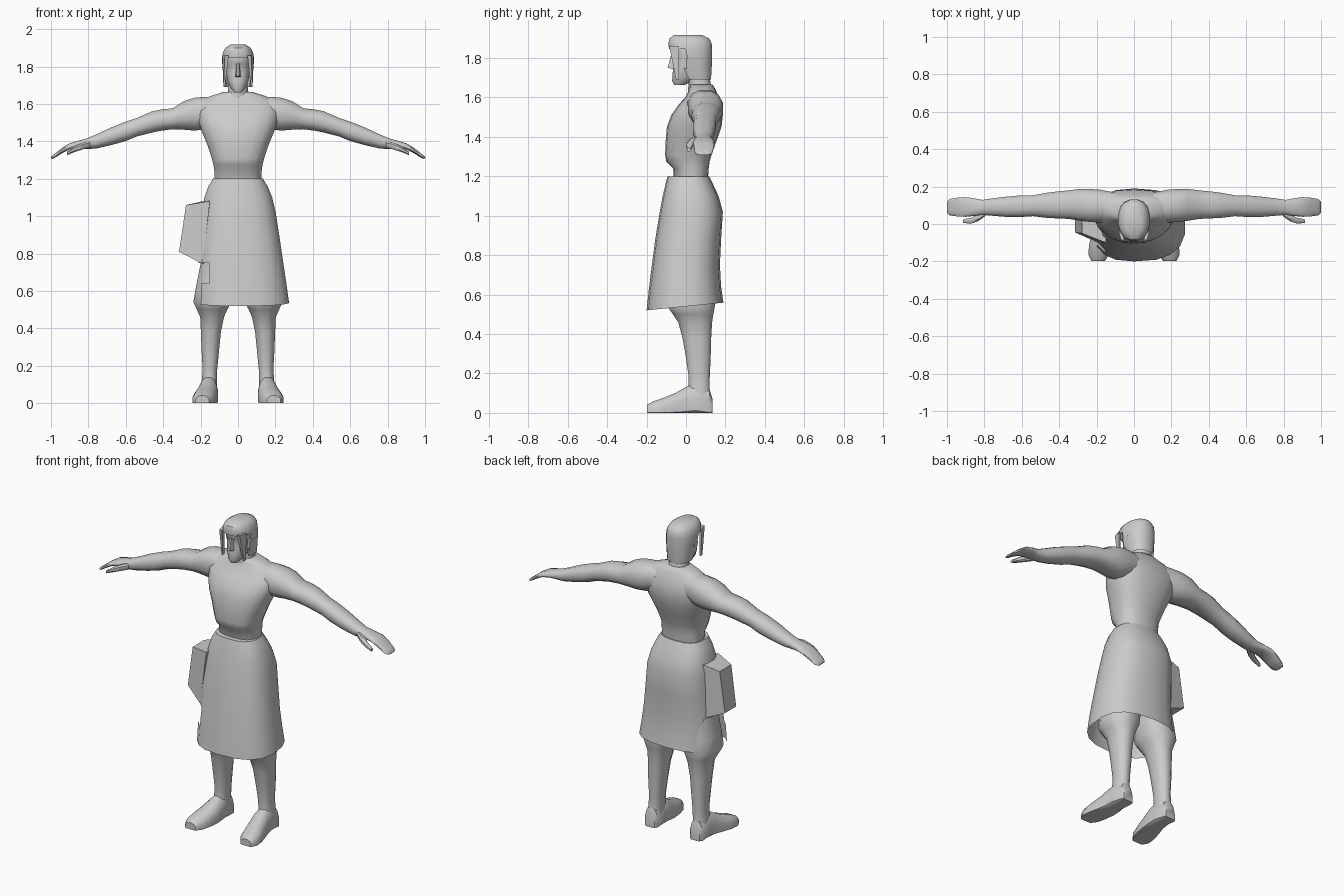
import bpy, bmesh, math
from mathutils import Vector

clay = bpy.data.materials.new("plain grey")
clay.diffuse_color = (0.6, 0.6, 0.6, 1)


def finish(name, bm, angle=40):
    bmesh.ops.recalc_face_normals(bm, faces=bm.faces[:])
    me = bpy.data.meshes.new(name)
    bm.to_mesh(me)
    bm.free()
    me.materials.append(clay)
    ob = bpy.data.objects.new(name, me)
    bpy.context.collection.objects.link(ob)
    bpy.ops.object.select_all(action='DESELECT')
    ob.select_set(True)
    bpy.context.view_layer.objects.active = ob
    bpy.ops.object.shade_smooth_by_angle(angle=math.radians(angle))
    return ob


def loft(name, axis, rings, n=14, p=2.3, side=1, caps=(True, True), shape=None, cut=None, angle=40):
    """Skin rounded sections (position, a0, a1, b0, b1) along an axis; a, b are the other two axes in order."""
    bm = bmesh.new()
    loops = []
    for pos, a0, a1, b0, b1 in rings:
        loop = []
        for i in range(n):
            t = 2 * math.pi * (i + 0.5) / n
            c, s = math.cos(t), math.sin(t)
            a = (a0 + a1) / 2 + (a1 - a0) / 2 * math.copysign(abs(c) ** (2 / p), c)
            b = (b0 + b1) / 2 + (b1 - b0) / 2 * math.copysign(abs(s) ** (2 / p), s)
            co = {'x': (pos, a, b), 'y': (a, pos, b), 'z': (a, b, pos)}[axis]
            co = Vector((co[0] * side, co[1], co[2]))
            loop.append(bm.verts.new(shape(co) if shape else co))
        loops.append(loop)
    for l0, l1 in zip(loops, loops[1:]):
        for i in range(n):
            j = (i + 1) % n
            bm.faces.new((l0[i], l0[j], l1[j], l1[i]))
    for use, loop in zip(caps, (loops[0], loops[-1])):
        if use:
            bm.faces.new(loop)
    if cut:
        gone = [f for f in bm.faces if cut(f.calc_center_median())]
        bmesh.ops.delete(bm, geom=gone, context='FACES')
    return finish(name, bm, angle)


def hexa(name, bottom, top, angle=30):
    """Solid between two four-cornered outlines."""
    bm = bmesh.new()
    lo, hi = [[bm.verts.new(c) for c in q] for q in (bottom, top)]
    bm.faces.new(lo)
    bm.faces.new(hi)
    for i in range(4):
        j = (i + 1) % 4
        bm.faces.new((lo[i], lo[j], hi[j], hi[i]))
    return finish(name, bm, angle)


def sym(z, w, y0, y1):
    return (z, -w, w, y0, y1)


# Bare torso with overhanging chest and sloping shoulders
loft("torso", 'z', [
    sym(1.16, .125, -.06, .11), sym(1.24, .128, -.065, .115), sym(1.275, .133, -.1, .12),
    sym(1.31, .142, -.106, .13), sym(1.38, .165, -.103, .155), sym(1.45, .195, -.097, .18),
    sym(1.51, .215, -.075, .187), sym(1.56, .225, -.04, .183), sym(1.605, .215, .0, .165),
    sym(1.64, .155, .015, .15), sym(1.665, .075, .02, .135)], n=18, p=2.5, angle=60)
loft("neck", 'z', [sym(1.6, .075, .01, .14), sym(1.67, .056, .012, .125), sym(1.76, .05, .0, .11)], n=10)

# Head, nose and brow
loft("head", 'z', [
    sym(1.662, .022, -.06, -.01), sym(1.685, .04, -.07, .04), sym(1.72, .056, -.068, .08),
    sym(1.765, .064, -.064, .1), sym(1.805, .066, -.058, .105), sym(1.825, .068, -.072, .105),
    sym(1.87, .066, -.068, .1), sym(1.9, .04, -.04, .08)], n=14)
hexa("nose", [(-.016, -.06, 1.742), (.016, -.06, 1.742), (.007, -.093, 1.75), (-.007, -.093, 1.75)],
     [(-.008, -.055, 1.82), (.008, -.055, 1.82), (.005, -.074, 1.82), (-.005, -.074, 1.82)])

# Hair cap, open at the face
loft("hair", 'z', [
    sym(1.69, .07, -.01, .128), sym(1.75, .08, -.05, .132), sym(1.8, .085, -.07, .134),
    sym(1.845, .087, -.088, .134), sym(1.875, .082, -.092, .132), sym(1.9, .068, -.085, .118),
    sym(1.917, .042, -.06, .08)], n=16, caps=(False, True),
    cut=lambda c: c.z < 1.845 and c.y < .0, angle=35)

for s, tag in ((1, "left"), (-1, "right")):
    # Hair lock beside the face, and ear
    hexa(tag + "_hair_lock", [(s * .07, -.035, 1.69), (s * .078, -.035, 1.69), (s * .078, -.05, 1.69), (s * .07, -.05, 1.69)],
         [(s * .066, -.04, 1.86), (s * .084, -.035, 1.86), (s * .07, -.085, 1.86), (s * .05, -.085, 1.86)])
    hexa(tag + "_ear", [(s * .055, .005, 1.735), (s * .075, .005, 1.735), (s * .075, .03, 1.735), (s * .055, .03, 1.735)],
         [(s * .06, .0, 1.8), (s * .085, .0, 1.8), (s * .085, .045, 1.8), (s * .06, .045, 1.8)])

    # Arm from shoulder through the cupped hand
    loft(tag + "_arm", 'x', [
        (.1, .02, .17, 1.49, 1.64), (.18, .005, .186, 1.46, 1.641), (.235, .008, .19, 1.455, 1.635),
        (.29, .015, .19, 1.46, 1.617), (.35, .025, .182, 1.463, 1.578), (.41, .028, .176, 1.455, 1.572),
        (.46, .03, .17, 1.445, 1.562), (.54, .04, .155, 1.425, 1.527), (.6, .036, .155, 1.4, 1.507),
        (.68, .036, .148, 1.378, 1.475), (.76, .043, .138, 1.36, 1.437), (.81, .048, .13, 1.358, 1.416),
        (.85, .042, .138, 1.362, 1.405), (.9, .037, .145, 1.356, 1.39), (.94, .038, .143, 1.336, 1.366),
        (.985, .045, .135, 1.308, 1.33), (1.0, .06, .12, 1.308, 1.318)], n=12, side=s, angle=60)
    loft(tag + "_thumb", 'x', [
        (.79, .045, .08, 1.365, 1.405), (.83, .015, .06, 1.355, 1.395), (.87, .002, .035, 1.343, 1.375),
        (.915, .004, .025, 1.325, 1.345)], n=8, side=s)

    # Baggy trouser leg gathered below the knee, then the shin
    loft(tag + "_leg", 'z', [
        (1.0, .01, .16, -.07, .13), (.76, .015, .2, -.09, .14), (.62, .02, .228, -.098, .148),
        (.54, .032, .242, -.098, .15), (.5, .055, .222, -.07, .142), (.46, .073, .204, -.042, .135),
        (.38, .09, .2, -.02, .13), (.28, .1, .196, -.002, .127), (.18, .11, .19, .012, .122),
        (.12, .112, .195, .012, .122), (.06, .112, .2, .0, .13)], n=12, side=s, angle=60)

    # Foot with flat sole, toes turned outward
    def flat(co):
        return Vector((co.x, co.y, max(co.z, 0)))
    loft(tag + "_foot", 'y', [
        (.135, .122, .19, -.03, .07), (.12, .112, .2, -.06, .12), (.05, .108, .205, -.06, .15),
        (.0, .105, .212, -.06, .135), (-.05, .106, .226, -.05, .105), (-.11, .115, .242, -.04, .08),
        (-.165, .13, .246, -.03, .06), (-.198, .155, .228, -.02, .042)], n=12, side=s, shape=flat)


# Long apron skirt, narrower and slit on the pouch side
def drape(co):
    if co.x < 0:
        co.x *= 1 - .19 * min(1, max(0, (1.15 - co.z) / .6))
    if co.z < .56:
        co.z += .02 * (co.y / .2)
    return co


loft("skirt", 'z', [
    sym(.54, .275, -.2, .19), sym(.64, .262, -.187, .178), sym(.75, .245, -.173, .172),
    sym(.88, .226, -.156, .178), sym(1.02, .204, -.133, .187), sym(1.1, .185, -.118, .165),
    sym(1.16, .16, -.104, .137), sym(1.2, .135, -.094, .118)], n=18, p=2.6, caps=(False, True),
    shape=drape, cut=lambda c: c.x < -.14 and c.z < .75 and -.13 < c.y < .09, angle=40)

# Hip pouch
hexa("hip_pouch",
     [(-.315, -.045, .81), (-.19, -.1, .745), (-.17, .09, .745), (-.315, .065, .81)],
     [(-.278, -.05, 1.06), (-.15, -.1, 1.08), (-.14, .09, 1.09), (-.278, .065, 1.06)])
